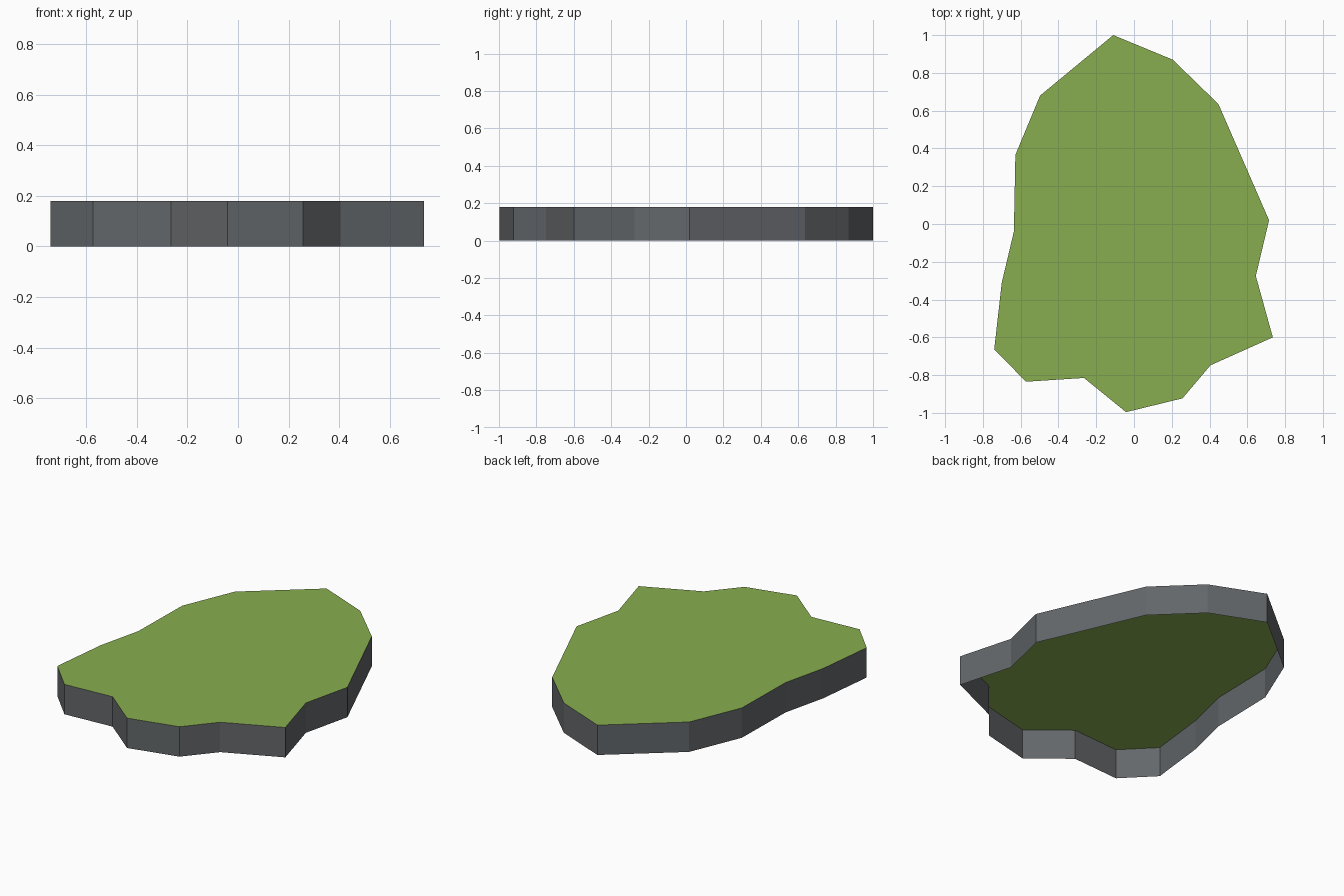
import bpy, bmesh

if "Cube" in bpy.data.objects:
    bpy.data.objects.remove(bpy.data.objects["Cube"])

HEIGHT = 0.18

# Outline of the land slab, counter-clockwise from the back tip
OUTLINE = [(-0.11, 1.0), (-0.497, 0.68), (-0.628, 0.366), (-0.636, -0.04),
           (-0.70, -0.31), (-0.74, -0.663), (-0.572, -0.835), (-0.265, -0.815),
           (-0.042, -0.996), (0.257, -0.923), (0.405, -0.748), (0.735, -0.60),
           (0.645, -0.275), (0.715, 0.02), (0.447, 0.635), (0.205, 0.87)]


def material(name, rgb):
    mat = bpy.data.materials.new(name)
    mat.diffuse_color = (*rgb, 1.0)
    mat.use_nodes = True
    mat.node_tree.nodes["Principled BSDF"].inputs["Base Color"].default_value = mat.diffuse_color
    return mat


def make_object(name, bm, mat):
    mesh = bpy.data.meshes.new(name)
    bm.to_mesh(mesh)
    bm.free()
    mesh.materials.append(mat)
    obj = bpy.data.objects.new(name, mesh)
    bpy.context.collection.objects.link(obj)
    return obj


# Grass: flat top face
bm = bmesh.new()
bm.faces.new([bm.verts.new((x, y, HEIGHT)) for x, y in OUTLINE])
make_object("grass_top", bm, material("grass green", (0.25, 0.42, 0.08)))

# Cliff: ring of upright walls, open underneath
bm = bmesh.new()
low = [bm.verts.new((x, y, 0)) for x, y in OUTLINE]
high = [bm.verts.new((x, y, HEIGHT)) for x, y in OUTLINE]
for i in range(len(OUTLINE)):
    j = (i + 1) % len(OUTLINE)
    bm.faces.new((low[i], low[j], high[j], high[i]))
make_object("cliff_walls", bm, material("stone grey", (0.125, 0.135, 0.143)))
